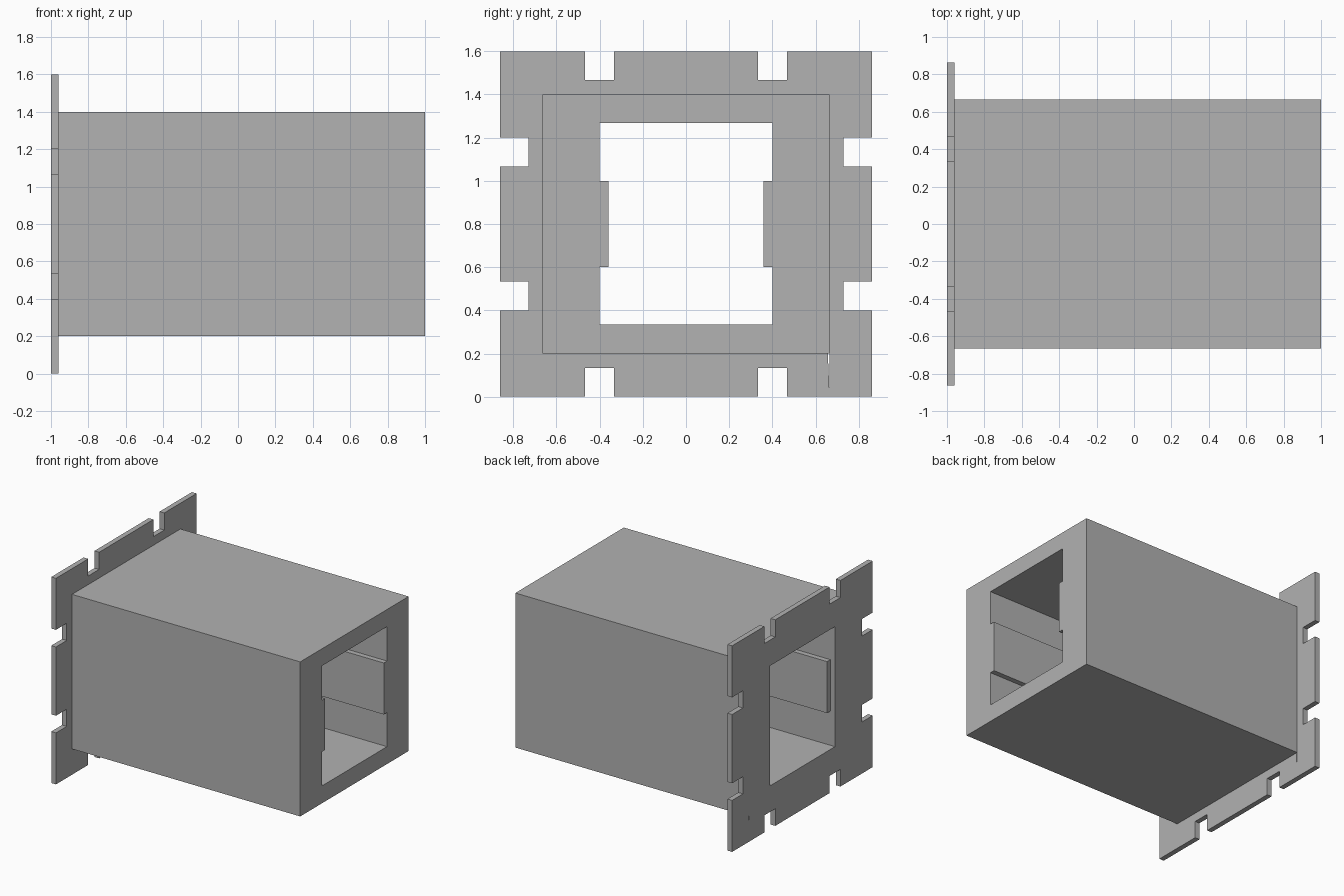
import bpy
from math import radians

if "Cube" in bpy.data.objects:
    bpy.data.objects.remove(bpy.data.objects["Cube"], do_unlink=True)

grey = bpy.data.materials.new("plain grey")
grey.use_nodes = True
colour = (0.445, 0.445, 0.445, 1)
grey.diffuse_color = colour
grey.node_tree.nodes["Principled BSDF"].inputs["Base Color"].default_value = colour


def rect(y0, y1, z0, z1):
    return [(y0, z0), (y1, z0), (y1, z1), (y0, z1)]


def panel(name, outlines, x0, x1):
    """Extrude y-z outlines along x; inner outlines become holes."""
    curve = bpy.data.curves.new(name, "CURVE")
    curve.dimensions = "2D"
    curve.fill_mode = "BOTH"
    curve.extrude = (x1 - x0) / 2
    for points in outlines:
        spline = curve.splines.new("POLY")
        spline.points.add(len(points) - 1)
        for target, (y, z) in zip(spline.points, points):
            target.co = (y, z, 0, 1)
        spline.use_cyclic_u = True
    obj = bpy.data.objects.new(name, curve)
    bpy.context.collection.objects.link(obj)
    obj.location.x = (x0 + x1) / 2
    obj.rotation_euler = (radians(90), 0, radians(90))
    bpy.ops.object.select_all(action="DESELECT")
    obj.select_set(True)
    bpy.context.view_layer.objects.active = obj
    bpy.ops.object.convert(target="MESH")
    obj = bpy.context.object
    bpy.ops.object.shade_flat()
    obj.data.materials.clear()
    obj.data.materials.append(grey)
    return obj


# Notched outline: one quarter, mirrored around the plate's centre
W, H, MID = 0.8625, 0.8, 0.8
quarter = [(W, 0.267), (0.73, 0.267), (0.73, 0.4), (W, 0.4), (W, H),
           (0.467, H), (0.467, 0.667), (0.333, 0.667), (0.333, H)]
upper = quarter + [(-y, z) for y, z in reversed(quarter)]
outline = upper + [(y, -z) for y, z in reversed(upper)]
outline = [(y, z + MID) for y, z in outline]

opening = rect(-0.4, 0.4, 0.335, 1.267)
slit = [(0.657, 0.2), (0.664, 0.035), (0.664, 0.2)]

# End plate with opening and narrow slit
panel("end_plate", [outline, opening, slit], -1, -0.96)

# Square tunnel body
panel("tunnel_body", [rect(-0.665, 0.665, 0.2, 1.4), opening], -0.96, 1)

# Raised rails along both inner walls
panel("right_rail", [rect(-0.4, -0.36, 0.6, 1.0)], -0.96, 1)
panel("left_rail", [rect(0.36, 0.4, 0.6, 1.0)], -0.96, 1)
